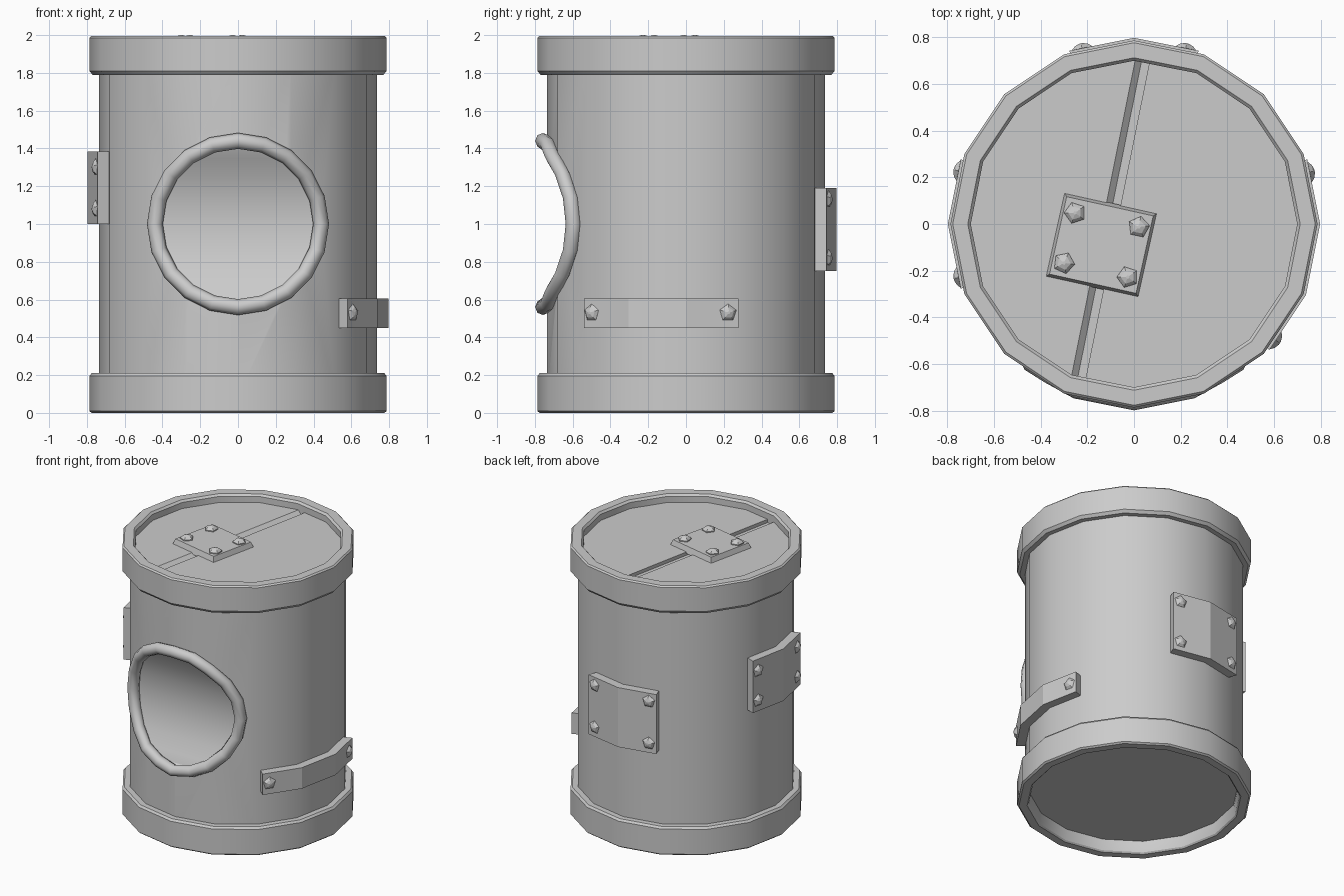
import bpy, bmesh
from math import sin, cos, pi, radians, floor
from mathutils import Matrix, Vector

if "Cube" in bpy.data.objects:
    bpy.data.objects.remove(bpy.data.objects["Cube"], do_unlink=True)

SIDES = 16
STEP = 2 * pi / SIDES
BODY_R, PATCH_R = 0.735, 0.798

grey = bpy.data.materials.new("plain_grey")
grey.use_nodes = True
grey.diffuse_color = (0.6, 0.6, 0.6, 1)
grey.node_tree.nodes["Principled BSDF"].inputs["Base Color"].default_value = (0.6, 0.6, 0.6, 1)


def make(name, bm):
    bmesh.ops.recalc_face_normals(bm, faces=bm.faces)
    mesh = bpy.data.meshes.new(name)
    bm.to_mesh(mesh)
    bm.free()
    mesh.materials.append(grey)
    ob = bpy.data.objects.new(name, mesh)
    bpy.context.collection.objects.link(ob)
    return ob


def activate(ob):
    bpy.ops.object.select_all(action='DESELECT')
    ob.select_set(True)
    bpy.context.view_layer.objects.active = ob


def smooth(ob, angle=30):
    activate(ob)
    bpy.ops.object.shade_smooth_by_angle(angle=radians(angle))


def cut(ob, cutter):
    mod = ob.modifiers.new("cut", 'BOOLEAN')
    mod.operation, mod.solver, mod.object = 'DIFFERENCE', 'EXACT', cutter
    activate(ob)
    bpy.ops.object.modifier_apply(modifier=mod.name)
    bpy.data.objects.remove(cutter, do_unlink=True)


def skin(bm, rings, close_rows=False):
    """Join equal closed loops of points with quads."""
    rows = [[bm.verts.new(p) for p in ring] for ring in rings]
    n, m = len(rows[0]), len(rows)
    for i in range(m if close_rows else m - 1):
        a, b = rows[i], rows[(i + 1) % m]
        for j in range(n):
            k = (j + 1) % n
            bm.faces.new((a[j], a[k], b[k], b[j]))
    return rows


def lathe(name, profile, sides=SIDES, closed=False):
    bm = bmesh.new()
    rings = [[(r * cos(2 * pi * j / sides), r * sin(2 * pi * j / sides), z)
              for j in range(sides)] for r, z in profile]
    rows = skin(bm, rings, closed)
    if not closed:
        bm.faces.new(rows[0])
        bm.faces.new(rows[-1])
    return make(name, bm)


def facet(a):
    """Direction in which the flat side at angle a faces."""
    return (floor(a / STEP) + 0.5) * STEP


def wall(a, r, z):
    """Point on the many-sided wall at angle a."""
    d = r * cos(STEP / 2) / cos(a - facet(a))
    return Vector((d * cos(a), d * sin(a), z))


def front_depth(x):
    """Distance of the front wall from the axis plane at offset x."""
    pts = [(BODY_R * sin(i * STEP), BODY_R * cos(i * STEP)) for i in range(5)]
    for (x0, d0), (x1, d1) in zip(pts, pts[1:]):
        if abs(x) <= x1:
            return d0 + (d1 - d0) * (abs(x) - x0) / (x1 - x0)


def rivet(name, pos, normal, spin=0.0):
    ob = lathe(name, [(0.047, -0.01), (0.047, 0.01), (0.03, 0.024), (0.008, 0.031)], 5)
    turn = Vector(normal).to_track_quat('Z', 'Y').to_matrix().to_4x4()
    ob.data.transform(Matrix.Translation(pos) @ turn @ Matrix.Rotation(spin, 4, 'Z'))
    smooth(ob, 20)


def patch(name, mid, a0, a1, z0, z1, rivet_angles, rivet_heights):
    """Bent plate that follows the wall, with rivets."""
    a0, a1 = radians(mid + a0), radians(mid + a1)
    bends = [i * STEP for i in range(-SIDES, SIDES + 1) if a0 < i * STEP < a1]
    rings = [[wall(a, 0.71, z0), wall(a, PATCH_R, z0), wall(a, PATCH_R, z1), wall(a, 0.71, z1)]
             for a in [a0] + bends + [a1]]
    bm = bmesh.new()
    rows = skin(bm, rings)
    bm.faces.new(rows[0])
    bm.faces.new(rows[-1])
    smooth(make(name, bm), 15)
    for deg in rivet_angles:
        a = radians(mid + deg)
        for z in rivet_heights:
            n = facet(a)
            rivet(name + "_rivet", wall(a, PATCH_R - 0.01, z), (cos(n), sin(n), 0), 0.3)


# Drum body and its bottom plate
drum = lathe("drum_body", [(BODY_R, 0.09), (BODY_R, 1.88)])

# Round window: a recess spanned by straight horizontal strips
N, WR, WZ = 20, 0.43, 1.0
circle = [(WR * sin(2 * pi * i / N), WZ + WR * cos(2 * pi * i / N)) for i in range(N)]
bm = bmesh.new()
back = [bm.verts.new((x, 0.004 - front_depth(x), z)) for x, z in circle]
front = [bm.verts.new((x, -1.0, z)) for x, z in circle]
bm.faces.new(front)
for i in range(N):
    k = (i + 1) % N
    bm.faces.new((back[i], back[k], front[k], front[i]))
for i in range(N // 2):
    strip = [back[i], back[i + 1], back[-i - 1], back[-i % N]]
    bm.faces.new(list(dict.fromkeys(strip)))
cut(drum, make("window_cutter", bm))
smooth(drum)

# Window frame tube, bent round the drum
bm = bmesh.new()
tube = []
for i in range(N):
    a = 2 * pi * i / N
    c = Vector((0.44 * sin(a), 0, WZ + 0.44 * cos(a)))
    c.y = -front_depth(c.x) - 0.022
    out = Vector((sin(a), 0, cos(a)))
    tube.append([c + out * 0.042 * cos(t * pi / 4) + Vector((0, 0.042 * sin(t * pi / 4), 0))
                 for t in range(8)])
skin(bm, tube, True)
smooth(make("window_frame", bm), 60)

# Rims
smooth(lathe("bottom_rim", [(0.71, 0.01), (0.72, 0), (0.775, 0), (0.787, 0.01), (0.787, 0.195),
                            (0.775, 0.21), (0.70, 0.21), (0.70, 0.06)], closed=True))
smooth(lathe("top_rim", [(0.70, 1.79), (0.77, 1.79), (0.787, 1.81), (0.787, 1.985),
                         (0.777, 1.995), (0.713, 1.995), (0.70, 1.98)], closed=True))

# Lid with a slanted seam groove
lid = lathe("lid", [(0.715, 1.85), (0.715, 1.935)])
bm = bmesh.new()
section = [(-0.005, 1.94), (0.028, 1.91), (0.062, 1.91), (0.062, 1.94)]
rows = skin(bm, [[(x, y, z) for x, z in section] for y in (-1, 1)])
bm.faces.new(rows[0])
bm.faces.new(rows[1])
groove = make("groove_cutter", bm)
groove.data.transform(Matrix.Translation((-0.137, 0, 0)) @ Matrix.Rotation(radians(-11.4), 4, 'Z'))
cut(lid, groove)
smooth(lid)

# Lid plate with four rivets
place = Matrix.Translation((-0.14, -0.09, 0)) @ Matrix.Rotation(radians(-12.5), 4, 'Z')
bm = bmesh.new()
rows = skin(bm, [[(sx * w, sy * (w - 0.02), z) for sx, sy in ((-1, -1), (1, -1), (1, 1), (-1, 1))]
                 for w, z in ((0.205, 1.925), (0.19, 1.972))])
bm.faces.new(rows[0])
bm.faces.new(rows[1])
make("lid_plate", bm).data.transform(place)
for sx in (-1, 1):
    for sy in (-1, 1):
        rivet("lid_plate_rivet", place @ Vector((sx * 0.14, sy * 0.11, 1.969)), (0, 0, 1), sx + sy)

# Riveted patches on the wall
patch("side_strap", 0, -43, 20.5, 0.45, 0.605, (-39.5, 16.5), (0.53,))
patch("back_patch", 90, -20.5, 20.5, 0.75, 1.19, (-16.5, 16.5), (0.82, 1.13))
patch("side_patch", 180, -20.5, 20.5, 1.0, 1.385, (-17, 17), (1.08, 1.3))
